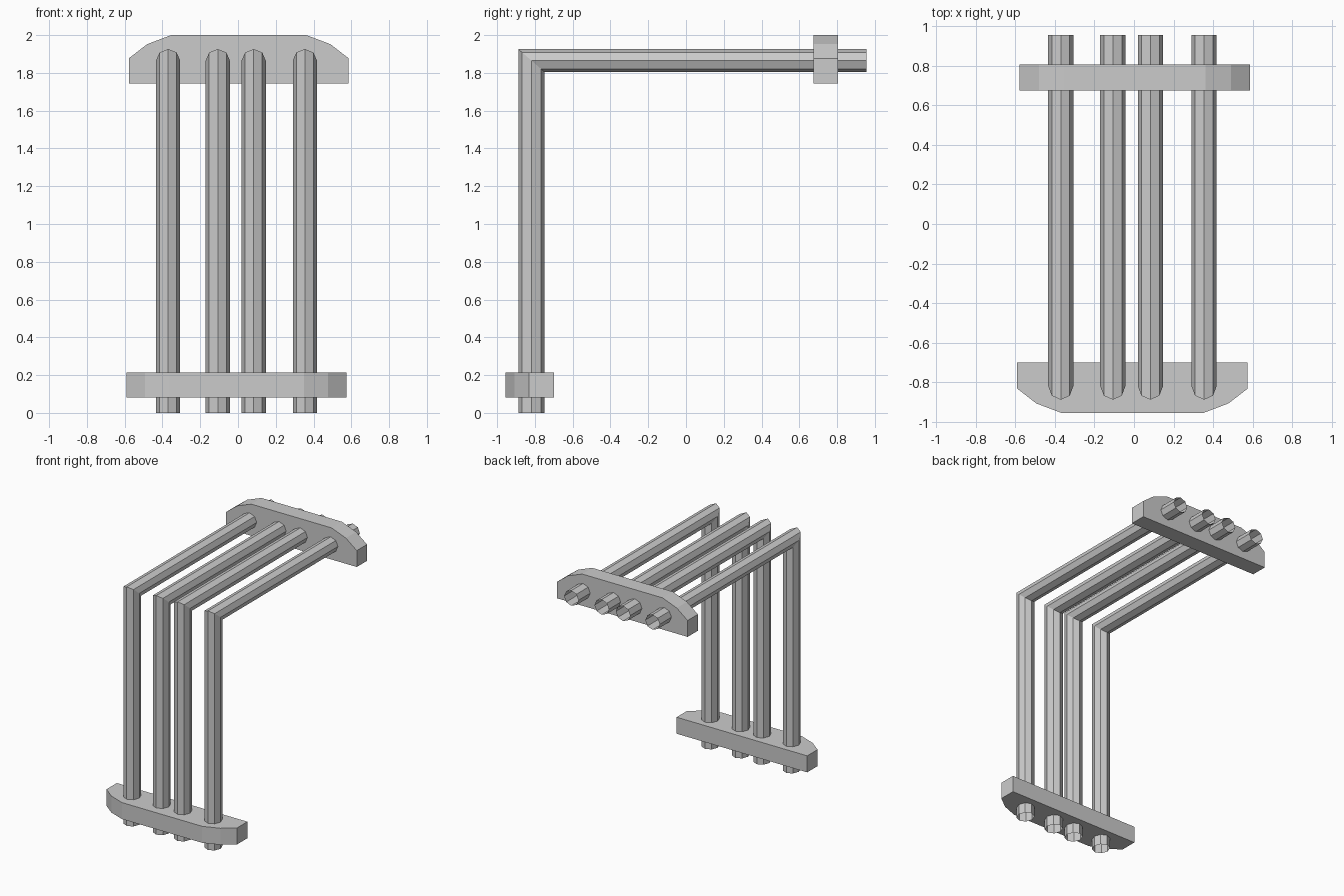
import bpy, bmesh, math

if "Cube" in bpy.data.objects:
    bpy.data.objects.remove(bpy.data.objects["Cube"])

def finish(bm, name):
    bmesh.ops.recalc_face_normals(bm, faces=bm.faces[:])
    me = bpy.data.meshes.new(name)
    bm.to_mesh(me)
    bm.free()
    ob = bpy.data.objects.new(name, me)
    bpy.context.collection.objects.link(ob)
    return ob

# Eight-sided open pipe: rises from the ground, mitred corner, runs to the back
def pipe(name, cx, sides=8):
    bm = bmesh.new()
    rings = [[], [], []]
    for i in range(sides):
        a = math.tau * i / sides
        x = cx + 0.064 * math.cos(a)
        y = -0.818 - 0.07 * math.sin(a)
        z = 1.865 + 0.061 * math.sin(a)
        for ring, co in zip(rings, ((x, y, 0), (x, y, z), (x, 0.955, z))):
            ring.append(bm.verts.new(co))
    for r0, r1 in zip(rings, rings[1:]):
        for i in range(sides):
            j = (i + 1) % sides
            bm.faces.new((r0[i], r0[j], r1[j], r1[i]))
    return finish(bm, name)

# Mounting plate outline: flat back edge, bevelled shoulders on the outer side
half = [(0.582, 0), (0.582, 0.132), (0.485, 0.207), (0.358, 0.255)]
outline = half + [(-u, v) for u, v in reversed(half)]

def plate(name, to_world, t0, t1):
    bm = bmesh.new()
    a, b = [[bm.verts.new(to_world(u, v, t)) for u, v in outline] for t in (t0, t1)]
    bm.faces.new(a)
    bm.faces.new(b)
    n = len(outline)
    for i in range(n):
        j = (i + 1) % n
        bm.faces.new((a[i], a[j], b[j], b[i]))
    return finish(bm, name)

for i, cx in enumerate((-0.37, -0.107, 0.083, 0.354)):
    pipe(f"pipe_{i + 1}", cx)

plate("lower_bracket", lambda u, v, t: (u - 0.008, -0.7 - v, t), 0.082, 0.215)
plate("upper_bracket", lambda u, v, t: (u + 0.004, t, 1.745 + v), 0.675, 0.805)
